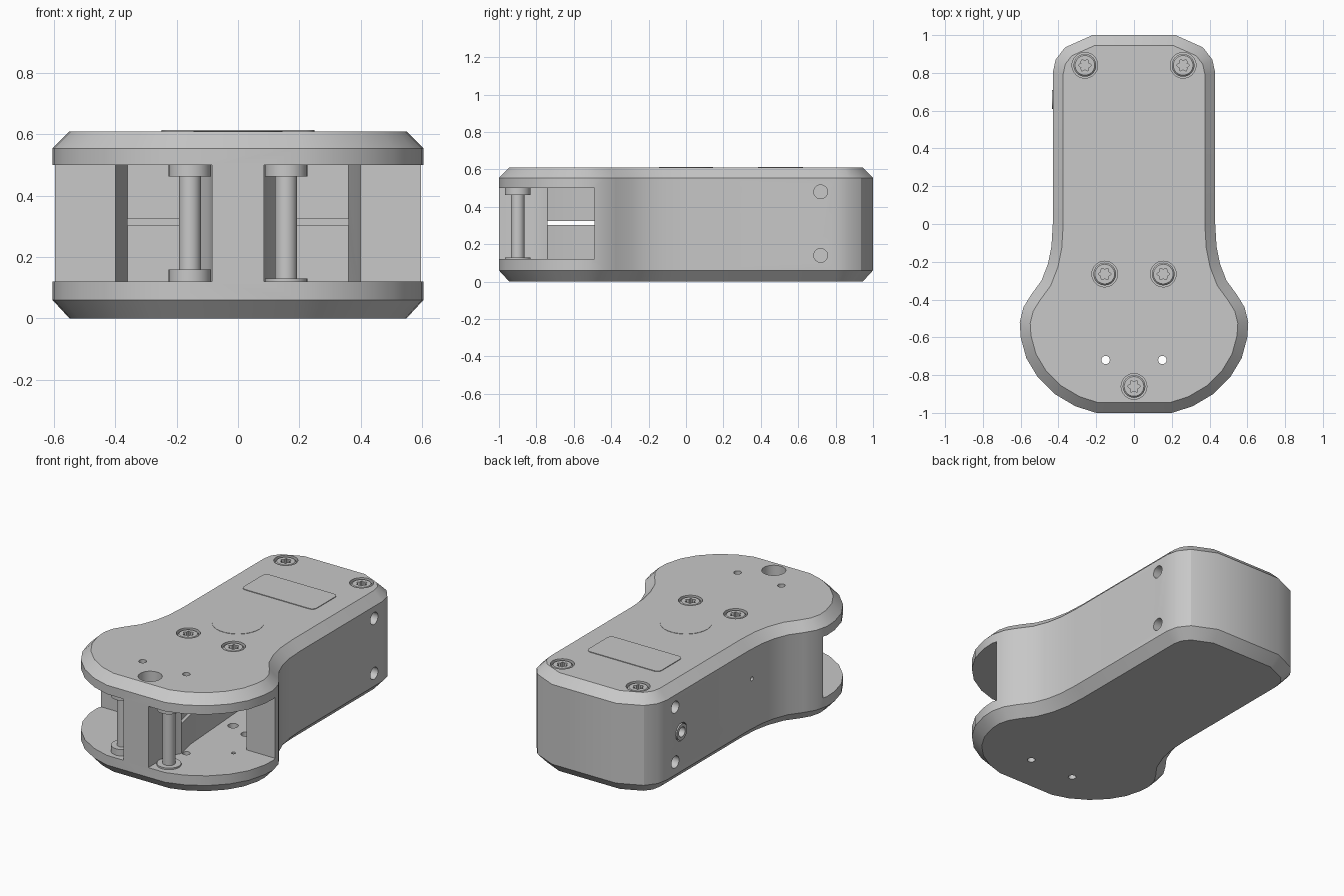
import bpy, bmesh, math
from mathutils import Matrix, Vector

if "Cube" in bpy.data.objects:
    bpy.data.objects.remove(bpy.data.objects["Cube"])

grey = bpy.data.materials.new("light_grey")
grey.use_nodes = True
grey.diffuse_color = (0.58, 0.58, 0.58, 1)
grey.node_tree.nodes["Principled BSDF"].inputs["Base Color"].default_value = (0.58, 0.58, 0.58, 1)

H = 0.61            # overall height
FLOOR, ROOF = 0.12, 0.5


def add_object(name, bm):
    bmesh.ops.recalc_face_normals(bm, faces=bm.faces)
    mesh = bpy.data.meshes.new(name)
    bm.to_mesh(mesh)
    bm.free()
    mesh.materials.append(grey)
    obj = bpy.data.objects.new(name, mesh)
    bpy.context.collection.objects.link(obj)
    return obj


def offset(points, d):
    """Move a counter-clockwise outline inward by d with mitred corners."""
    pts = [Vector(p) for p in points]
    result = []
    for i, p in enumerate(pts):
        a = (p - pts[i - 1]).normalized()
        b = (pts[(i + 1) % len(pts)] - p).normalized()
        na, nb = Vector((-a.y, a.x)), Vector((-b.y, b.x))
        result.append(p + (na + nb) * d / (1 + na.dot(nb)))
    return result


def loft(name, layers):
    """Closed solid through matching (outline, z) layers."""
    bm = bmesh.new()
    rings = [[bm.verts.new((p[0], p[1], z)) for p in pts] for pts, z in layers]
    n = len(rings[0])
    for low, high in zip(rings, rings[1:]):
        for i in range(n):
            j = (i + 1) % n
            bm.faces.new((low[i], low[j], high[j], high[i]))
    bm.faces.new(rings[0][::-1])
    bm.faces.new(rings[-1])
    return add_object(name, bm)


def circle(x, y, r, n=32):
    return [(x + r * math.cos(math.tau * i / n), y + r * math.sin(math.tau * i / n)) for i in range(n)]


def rod(name, x, y, r, z0, z1):
    return loft(name, [(circle(x, y, r), z0), (circle(x, y, r), z1)])


def side_rod(name, x0, x1, y, z, r):
    obj = rod(name, 0, 0, r, x0, x1)
    obj.data.transform(Matrix.Translation((0, y, z)) @ Matrix.Rotation(math.pi / 2, 4, 'Y'))
    return obj


def carve(obj, cutters):
    """Subtract the cutters, keep the result and discard them."""
    for c in cutters:
        c.hide_render = True
        mod = obj.modifiers.new("cut", 'BOOLEAN')
        mod.operation, mod.solver, mod.object = 'DIFFERENCE', 'EXACT', c
    graph = bpy.context.evaluated_depsgraph_get()
    mesh = bpy.data.meshes.new_from_object(obj.evaluated_get(graph))
    obj.modifiers.clear()
    obj.data = mesh
    for c in cutters:
        bpy.data.objects.remove(c)


# Body outline: one half from the front to the back, then mirrored
half = [(.2, -1), (.31, -.965), (.42, -.9), (.51, -.81), (.57, -.71), (.6, -.6),
        (.605, -.52), (.585, -.44), (.545, -.375), (.49, -.3), (.455, -.21),
        (.437, -.12), (.43, 0), (.43, .8), (.415, .87), (.365, .935), (.22, 1)]
outline = half + [(-x, y) for x, y in reversed(half)]
inner = offset(outline, 0.055)
housing = loft("housing", [(inner, 0), (outline, .06), (outline, .555), (inner, H)])

cutters = []
screws = [(-.26, .84), (.26, .84), (-.155, -.265), (.155, -.265)]
SINK = 0.46

# Open head and hollow interior on both sides of the middle column
cavity = [(.085, -1.1), (.085, -.85), (.1, -.79), (.13, -.74), (.1, -.6), (.06, 0),
          (.36, 0), (.39, -.25), (.4, -.49), (.75, -.49), (.75, -1.1)]
for s in (1, -1):
    pts = [(s * x, y) for x, y in cavity][::s]
    cutters.append(loft("cavity", [(pts, FLOOR), (pts, ROOF)]))
    # Small through holes and floor sockets
    cutters.append(rod("pin_hole_top", s * .15, -.72, .022, ROOF - .05, H + .1))
    cutters.append(rod("pin_hole_bottom", s * .15, -.72, .022, -.1, FLOOR + .05))
    for x, y, r in ((.155, -.27, .03), (.28, -.32, .03), (.365, -.565, .012)):
        cutters.append(rod("floor_socket", s * x, y, r, FLOOR - .03, FLOOR + .03))
    # Side holes near the back
    for z in (.14, .48):
        cutters.append(side_rod("side_hole", s * .43 - .12, s * .43 + .12, .72, z, .037))

# Slot through the column and the rear wall of the cavity
slot = [(-.36, -.74), (.36, -.74), (.36, .1), (-.36, .1)]
cutters.append(loft("slot", [(slot, .303), (slot, .325)]))

# Screw bores, socket on the right side and its small neighbour
for x, y in screws:
    cutters.append(rod("screw_bore", x, y, .068, H - .05, H + .1))
cutters.append(rod("front_bore", 0, -.86, .068, SINK, H + .1))
cutters.append(side_rod("jack_bore", -.6, -.36, .66, .305, .055))
cutters.append(side_rod("indicator_hole", -.6, -.41, -.03, .37, .012))
carve(housing, cutters)
parts = [housing]


# Screws with six-lobed sockets
def screw(name, x, y, top):
    head = loft(name, [(circle(x, y, .06), top - .06), (circle(x, y, .06), top - .008),
                       (circle(x, y, .052), top)])
    star = []
    for i in range(24):
        a = math.tau * i / 24
        r = .028 + .006 * math.cos(6 * a)
        star.append((x + r * math.cos(a), y + r * math.sin(a)))
    carve(head, [loft("star", [(star, top - .03), (star, top + .05)])])
    parts.append(head)


for i, (x, y) in enumerate(screws):
    screw(f"top_screw_{i + 1}", x, y, H - .004)
screw("front_screw", 0, -.86, SINK + .04)

# Jack ring set into the right side
ring = side_rod("jack_ring", -.435, -.35, .66, .305, .05)
carve(ring, [side_rod("jack_opening", -.6, -.38, .66, .305, .03)])
parts.append(ring)

# Rollers in the open head
for side, s, low in (("left", 1, .13), ("right", -1, .16)):
    x, y = s * .157, -.9
    parts.append(rod(f"{side}_roller_shaft", x, y, .036, FLOOR, ROOF))
    parts.append(rod(f"{side}_roller_top_flange", x, y, .069, .463, ROOF))
    parts.append(rod(f"{side}_roller_bottom_flange", x, y, .069, FLOOR, low))

# Thin raised panel and round cap on the top
panel = []
for cx, cy, start in ((.22, .595, 0), (-.22, .595, 90), (-.22, .415, 180), (.22, .415, 270)):
    for k in range(5):
        a = math.radians(start + k * 22.5)
        panel.append((cx + .03 * math.cos(a), cy + .03 * math.sin(a)))
parts.append(loft("label_panel", [(panel, H - .002), (panel, H + .004)]))
parts.append(rod("round_cap", 0, 0, .145, H - .002, H + .002))

# Smooth the round walls, keep the edges crisp
bpy.ops.object.select_all(action='DESELECT')
for p in parts:
    p.select_set(True)
bpy.context.view_layer.objects.active = housing
bpy.ops.object.shade_smooth_by_angle(angle=math.radians(28))
